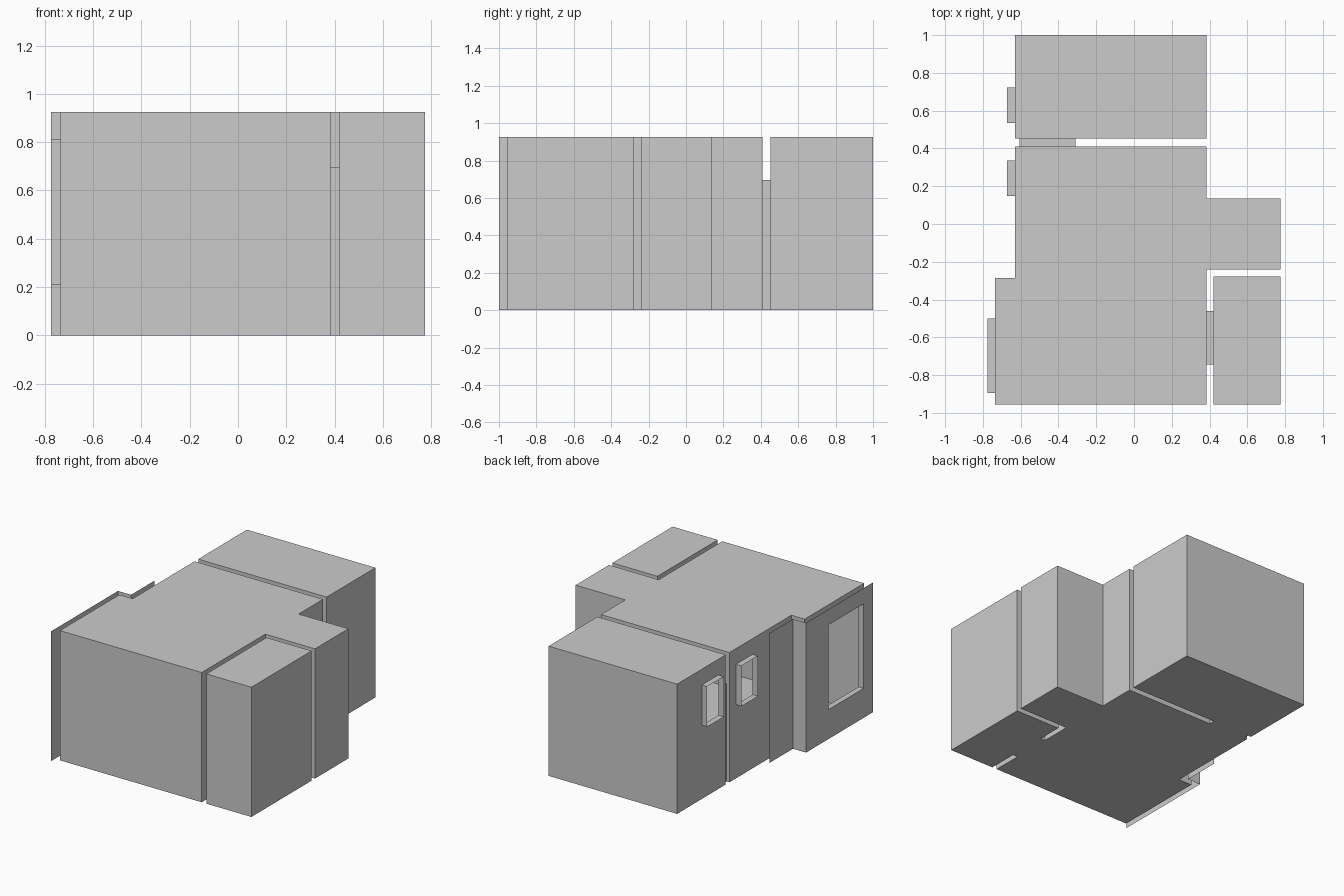
import bpy, bmesh

if "Cube" in bpy.data.objects:
    bpy.data.objects.remove(bpy.data.objects["Cube"])

H = 0.925    # room height
EPS = 1e-4

# Openings as boxes through the wall thickness: (min corner, max corner, through axis)
OPENINGS = {
    "back_room_doorway": ((-0.606, 0.41, 0), (-0.31, 0.452, 0.697), 1),
    "side_room_doorway": ((0.383, -0.743, 0), (0.42, -0.46, 0.697), 0),
    "large_window_reveal": ((-0.775, -0.894, 0.21), (-0.735, -0.50, 0.813), 0),
    "small_window_reveal_front": ((-0.672, 0.148, 0.525), (-0.63, 0.336, 0.813), 0),
    "small_window_reveal_back": ((-0.672, 0.534, 0.525), (-0.63, 0.722, 0.813), 0),
}


def finish(name, bm, recalc=True):
    bmesh.ops.remove_doubles(bm, verts=bm.verts, dist=EPS)
    if recalc:
        bmesh.ops.recalc_face_normals(bm, faces=bm.faces)
    mesh = bpy.data.meshes.new(name)
    bm.to_mesh(mesh)
    bm.free()
    bpy.context.collection.objects.link(bpy.data.objects.new(name, mesh))


def add_wall(bm, p, q):
    """Vertical wall from p to q, left open wherever an opening meets it."""
    axis = 0 if abs(p[0] - q[0]) < EPS else 1      # axis the wall faces along
    run = 1 - axis
    lo, hi = sorted((p[run], q[run]))
    holes = [(a[run], b[run], a[2], b[2]) for a, b, ax in OPENINGS.values()
             if ax == axis and min(abs(a[axis] - p[axis]), abs(b[axis] - p[axis])) < EPS
             and a[run] > lo and b[run] < hi]
    us = sorted({lo, hi, *[u for h in holes for u in h[:2]]})
    zs = sorted({0, H, *[z for h in holes for z in h[2:]]})
    if p[run] > q[run]:
        us.reverse()
    for u0, u1 in zip(us, us[1:]):
        for z0, z1 in zip(zs, zs[1:]):
            uc, zc = (u0 + u1) / 2, (z0 + z1) / 2
            if any(h[0] < uc < h[1] and h[2] < zc < h[3] for h in holes):
                continue
            corners = []
            for u, z in ((u0, z0), (u1, z0), (u1, z1), (u0, z1)):
                co = [0, 0, z]
                co[axis], co[run] = p[axis], u
                corners.append(bm.verts.new(co))
            bm.faces.new(corners)


def room(name, outline):
    """Hollow room from a counter-clockwise floor plan."""
    bm = bmesh.new()
    for p, q in zip(outline, outline[1:] + outline[:1]):
        add_wall(bm, p, q)
    bm.faces.new([bm.verts.new((x, y, 0)) for x, y in reversed(outline)])
    bm.faces.new([bm.verts.new((x, y, H)) for x, y in outline])
    finish(name, bm, recalc=False)


def reveal(name, a, b, axis):
    """Four-sided open tube lining an opening."""
    bm = bmesh.new()
    run = 1 - axis
    rings = []
    for d in (a[axis], b[axis]):
        ring = []
        for u, z in ((a[run], a[2]), (b[run], a[2]), (b[run], b[2]), (a[run], b[2])):
            co = [0, 0, z]
            co[axis], co[run] = d, u
            ring.append(bm.verts.new(co))
        rings.append(ring)
    for i in range(4):
        j = (i + 1) % 4
        bm.faces.new((rings[0][i], rings[0][j], rings[1][j], rings[1][i]))
    finish(name, bm)


# Rooms
room("back_room", [(-0.63, 0.452), (0.383, 0.452), (0.383, 1.0), (-0.63, 1.0)])
room("side_room", [(0.42, -0.956), (0.775, -0.956), (0.775, -0.278), (0.42, -0.278)])
room("main_room", [(-0.735, -0.956), (0.383, -0.956), (0.383, -0.24), (0.775, -0.24),
                   (0.775, 0.136), (0.383, 0.136), (0.383, 0.41), (-0.63, 0.41),
                   (-0.63, -0.287), (-0.735, -0.287)])

# Door and window linings
for name, (a, b, axis) in OPENINGS.items():
    reveal(name, a, b, axis)

# Thin outer wall skin stepping along the left side
bm = bmesh.new()
path = [(-0.672, 0.02), (-0.672, -0.245), (-0.775, -0.245), (-0.775, -1.0)]
for p, q in zip(path, path[1:]):
    add_wall(bm, p, q)
finish("outer_wall", bm, recalc=False)
